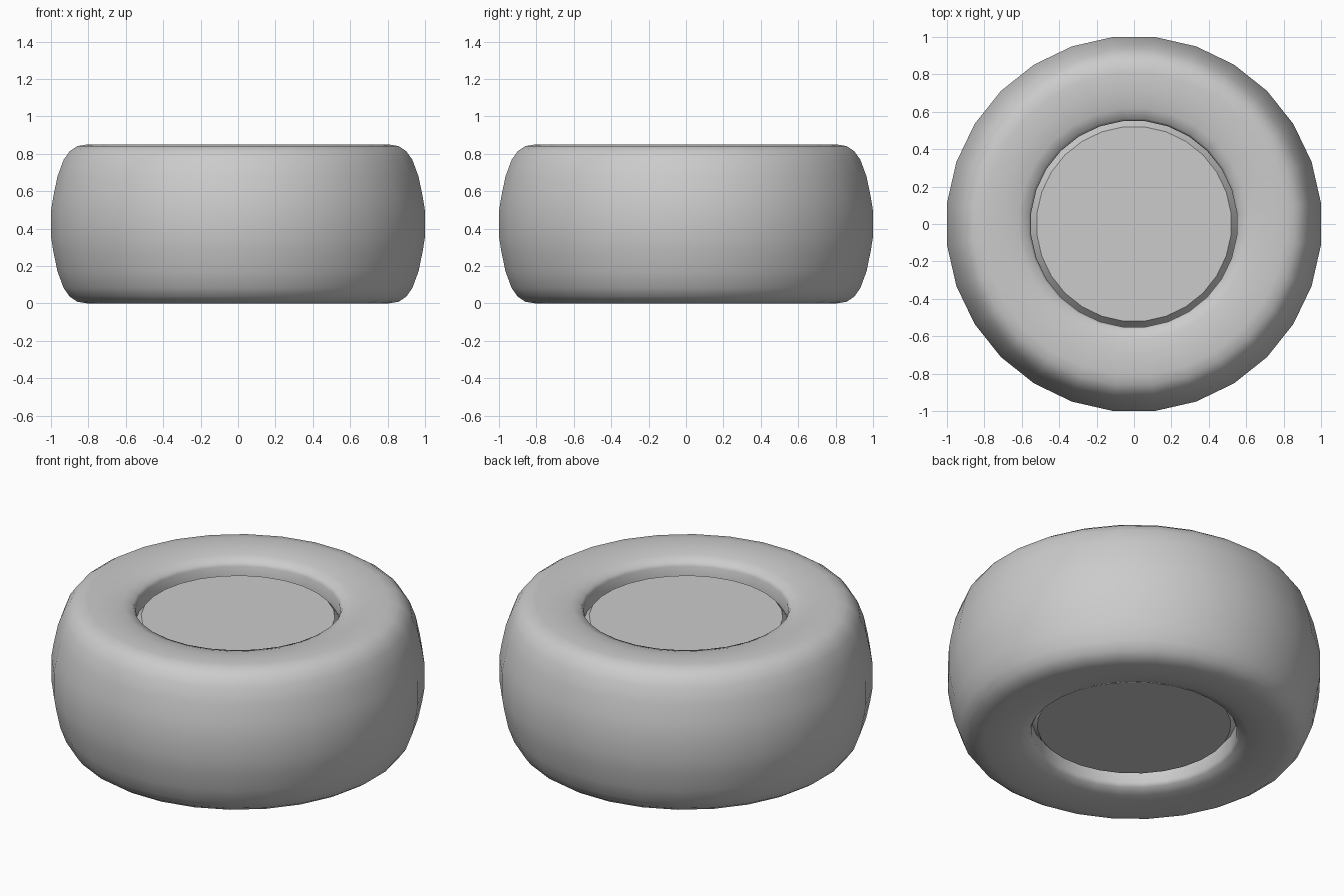
import bpy
import bmesh
import math

SEGMENTS = 28
MID_HEIGHT = 0.425

cube = bpy.data.objects.get("Cube")
if cube:
    bpy.data.objects.remove(cube, do_unlink=True)

grey = bpy.data.materials.new("plain grey")
grey.use_nodes = True
grey.diffuse_color = (0.6, 0.6, 0.6, 1)
grey.node_tree.nodes["Principled BSDF"].inputs["Base Color"].default_value = (0.6, 0.6, 0.6, 1)


def lathe(name, half_profile, closed, smooth_angle):
    """Mirror a (radius, height) half profile about mid height and turn it around z."""
    profile = half_profile + [(r, -z) for r, z in reversed(half_profile)]
    bm = bmesh.new()
    rings = []
    for r, z in profile:
        ring = []
        for i in range(SEGMENTS):
            a = (i + 0.5) * math.tau / SEGMENTS
            ring.append(bm.verts.new((r * math.cos(a), r * math.sin(a), z)))
        rings.append(ring)
    pairs = list(zip(rings, rings[1:]))
    if closed:
        pairs.append((rings[-1], rings[0]))
    else:
        bm.faces.new(rings[0])
        bm.faces.new(rings[-1])
    for low, high in pairs:
        for i in range(SEGMENTS):
            j = (i + 1) % SEGMENTS
            bm.faces.new((low[i], low[j], high[j], high[i]))
    bmesh.ops.recalc_face_normals(bm, faces=bm.faces)
    mesh = bpy.data.meshes.new(name)
    bm.to_mesh(mesh)
    bm.free()
    mesh.materials.append(grey)
    obj = bpy.data.objects.new(name, mesh)
    obj.location.z = MID_HEIGHT
    bpy.context.collection.objects.link(obj)
    bpy.ops.object.select_all(action="DESELECT")
    obj.select_set(True)
    bpy.context.view_layer.objects.active = obj
    bpy.ops.object.shade_smooth_by_angle(angle=math.radians(smooth_angle))
    return obj


# Tyre: hole wall, dished side, rounded shoulder and bulging tread
lathe("tyre", [
    (0.553, 0.28), (0.553, 0.37), (0.565, 0.392), (0.62, 0.41), (0.70, 0.423),
    (0.81, 0.425), (0.865, 0.416), (0.906, 0.388), (0.938, 0.343),
    (0.971, 0.255), (0.994, 0.145), (1.006, 0.07),
], True, 80)

# Hub: solid disc with a chamfered edge, recessed on both sides
lathe("hub", [(0.522, 0.33), (0.557, 0.285)], False, 30)
